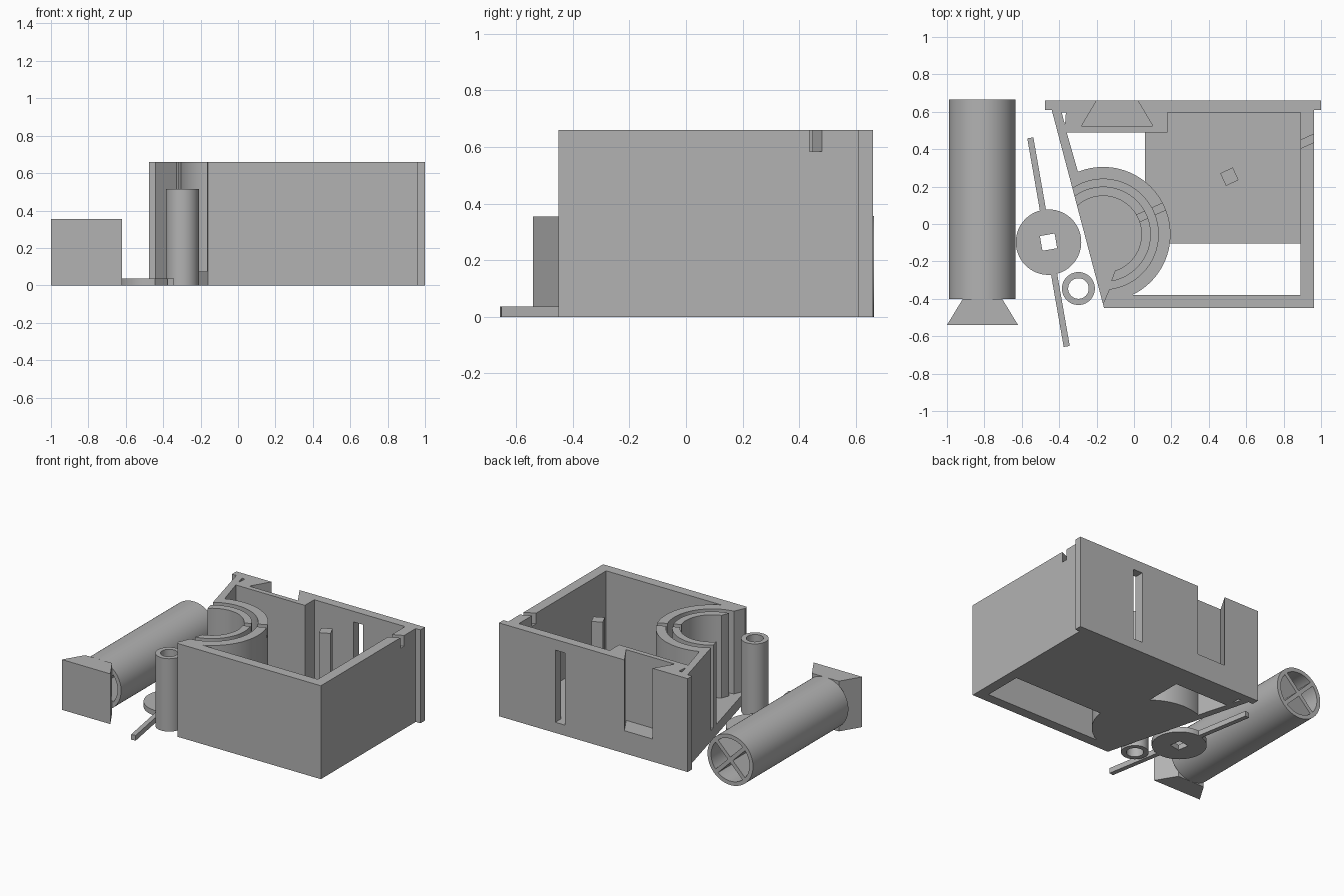
import bpy
import bmesh
from math import radians, cos, sin, pi
from mathutils import Matrix, Vector

old = bpy.data.objects.get("Cube")
if old:
    bpy.data.objects.remove(old, do_unlink=True)

grey = bpy.data.materials.new("plain grey")
grey.use_nodes = True
colour = (0.45, 0.45, 0.45, 1)
grey.diffuse_color = colour
grey.node_tree.nodes["Principled BSDF"].inputs["Base Color"].default_value = colour

H = 0.66       # case height
FLOOR = 0.075  # floor thickness
HUB = (-0.165, -0.055)


def prism(name, points, z0, z1):
    """Extrude a flat outline from z0 to z1."""
    bm = bmesh.new()
    face = bm.faces.new([bm.verts.new((x, y, z0)) for x, y in points])
    grown = bmesh.ops.extrude_face_region(bm, geom=[face])["geom"]
    bmesh.ops.translate(bm, vec=(0, 0, z1 - z0),
                        verts=[v for v in grown if isinstance(v, bmesh.types.BMVert)])
    bmesh.ops.recalc_face_normals(bm, faces=bm.faces)
    mesh = bpy.data.meshes.new(name)
    bm.to_mesh(mesh)
    bm.free()
    mesh.materials.append(grey)
    obj = bpy.data.objects.new(name, mesh)
    bpy.context.collection.objects.link(obj)
    return obj


def disc(name, centre, r, z0, z1, n=96):
    ring = [(centre[0] + r * cos(2 * pi * i / n), centre[1] + r * sin(2 * pi * i / n))
            for i in range(n)]
    return prism(name, ring, z0, z1)


def box(name, x0, x1, y0, y1, z0, z1):
    return prism(name, [(x0, y0), (x1, y0), (x1, y1), (x0, y1)], z0, z1)


def turn(obj, degrees, centre):
    """Rotate about z, then move to a centre."""
    obj.data.transform(Matrix.Translation(Vector((*centre, 0)))
                       @ Matrix.Rotation(radians(degrees), 4, 'Z'))
    return obj


def cut(obj, *cutters):
    """Subtract each cutter and discard it."""
    for c in cutters:
        mod = obj.modifiers.new("cut", 'BOOLEAN')
        mod.operation, mod.solver, mod.object = 'DIFFERENCE', 'EXACT', c
        bpy.context.view_layer.update()
        bpy.context.view_layer.objects.active = obj
        bpy.ops.object.modifier_apply(modifier=mod.name)
        bpy.data.objects.remove(c, do_unlink=True)
    return obj


# Room cutter: leaves the round hub and the partial floor standing
room = prism("room_cutter", [(-0.36, 0.49), (0.18, 0.49), (0.18, 0.595), (0.89, 0.595),
                             (0.89, -0.38), (-0.1, -0.38), (-0.17, -0.2), (-0.3, 0.28)], -1, 1)
cut(room, disc("hub_keep", HUB, 0.36, -2, 2),
    box("floor_keep", 0.06, 2, -0.105, 2, -2, FLOOR))

# Ring groove cutter
groove = cut(disc("groove_cutter", HUB, 0.295, FLOOR, 1),
             disc("groove_core", HUB, 0.255, -2, 2))

# Case
case = box("case", -0.475, 1.0, -0.45, 0.66, 0, H)
cut(case, room, groove,
    disc("well_cutter", HUB, 0.205, FLOOR, 1.1),
    prism("ring_end_cutter", [(-0.165, -0.425), (-0.13, -0.345), (-0.12, -0.3),
                              (-0.1, -0.245), (-0.3, -0.245), (-0.3, -0.425)], FLOOR, 1.2),
    prism("slanted_side_cutter", [(-0.44, 0.61), (-0.16, -0.45), (-0.12, -0.6),
                                  (-0.9, -0.6), (-0.9, 0.61)], -1, 2),
    box("right_side_cutter", 0.963, 1.5, -1, 0.61, -1, 2),
    prism("dovetail_cutter", [(-0.176, 0.7), (-0.004, 0.7), (0.1, 0.525), (-0.28, 0.525)],
          0.16, 1.3),
    prism("pin_hole_cutter", [(-0.387, 0.597), (-0.364, 0.597), (-0.369, 0.53)], -1, 2),
    box("window_cutter", 0.485, 0.56, 0.55, 0.8, FLOOR, 0.585),
    turn(box("wire_channel_cutter", 0.1, 1.4, -0.02, 0.02, 0.585, 1.4), 24.5, HUB))

# Post standing on the floor
post = turn(box("post", -0.037, 0.037, -0.037, 0.037, FLOOR, H), 25, (0.51, 0.253))

# Lying drum with crossed spokes along its length
R = 0.178
bore = disc("bore_cutter", (0, 0), 0.15, -1, 2)
for angle in (45, 135):
    cut(bore, turn(box("spoke_keep", -1, 1, -0.014, 0.014, -2, 3), angle, (0, 0)))
drum = cut(disc("drum", (0, 0), R, 0, 1.065), bore)
drum.data.transform(Matrix.Translation((-0.812, 0.665, R)) @ Matrix.Rotation(pi / 2, 4, 'X'))

# Dovetail block on the drum's front end
block = prism("dovetail_block", [(-1, -0.54), (-0.62, -0.54), (-0.705, -0.4), (-0.915, -0.4)],
              0, 0.355)

# Flat wheel with square hole and two arms
WHEEL = (-0.457, -0.097)
wheel = cut(disc("wheel", WHEEL, 0.175, 0, 0.037),
            turn(box("wheel_hole_cutter", -0.04, 0.04, -0.04, 0.04, -1, 1), 9.9, WHEEL))
arms = [turn(box("wheel_arm_" + side, -0.0165, 0.0165, 0.172, 0.566, 0, 0.037), a, WHEEL)
        for side, a in (("back", 9.9), ("front", 189.9))]

# Upright sleeve
SLEEVE = (-0.297, -0.345)
sleeve = cut(disc("sleeve", SLEEVE, 0.088, 0, 0.515, 64),
             disc("sleeve_bore_cutter", SLEEVE, 0.055, -1, 1, 64))

# Smooth the round walls, keep the edges sharp
for obj in (case, drum, wheel, sleeve):
    bpy.ops.object.select_all(action='DESELECT')
    obj.select_set(True)
    bpy.context.view_layer.objects.active = obj
    bpy.ops.object.shade_smooth_by_angle(angle=radians(25))
